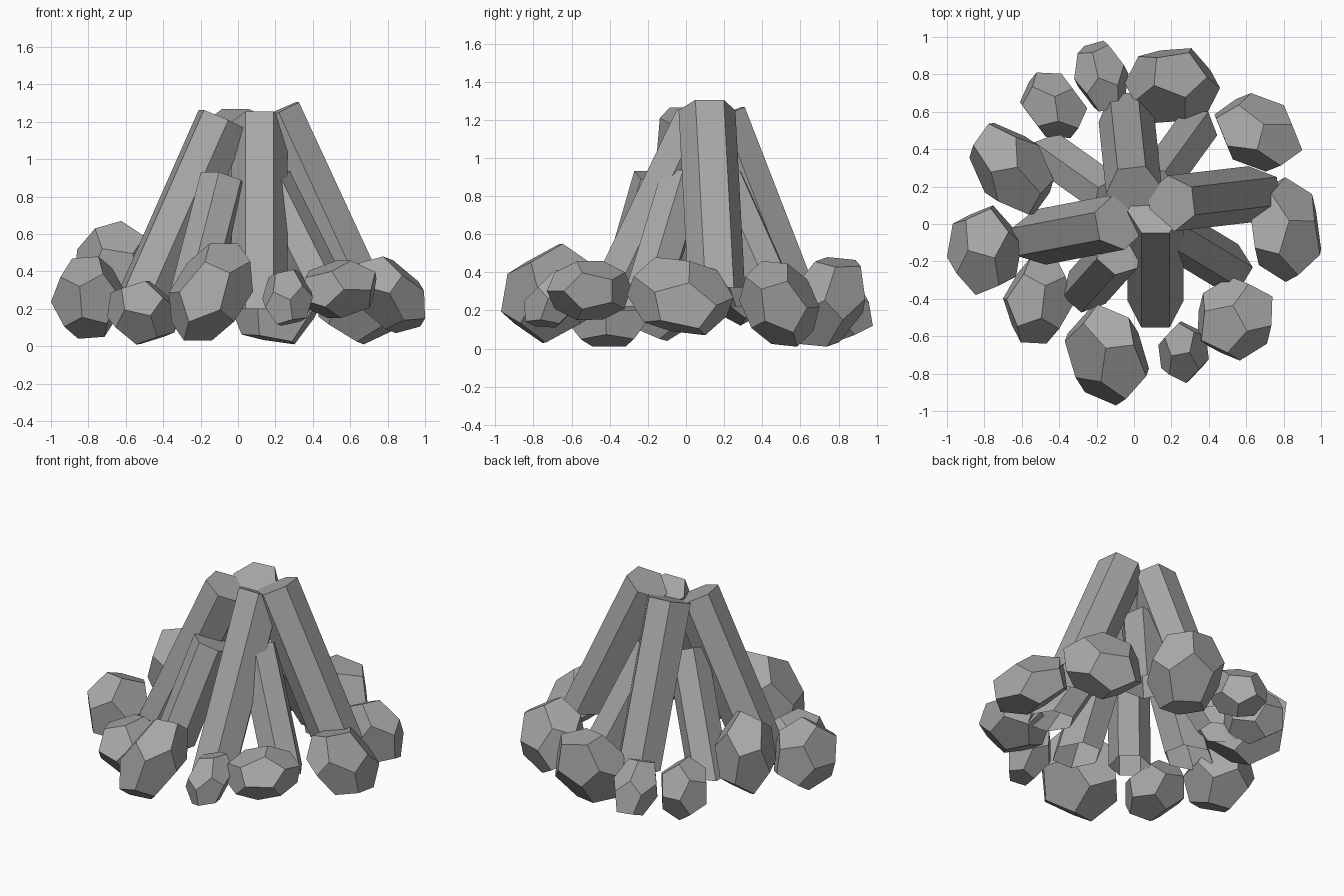
import bpy
import bmesh
import math
from mathutils import Vector, Euler

cube = bpy.data.objects.get("Cube")
if cube:
    bpy.data.objects.remove(cube, do_unlink=True)

grey = bpy.data.materials.new("mid_grey")
grey.use_nodes = True
colour = (0.39, 0.39, 0.39, 1.0)
grey.diffuse_color = colour
grey.node_tree.nodes["Principled BSDF"].inputs["Base Color"].default_value = colour


def solid(name, points, open_base=False):
    """Flat-faced convex solid around the given points."""
    bm = bmesh.new()
    for p in points:
        bm.verts.new(p)
    bmesh.ops.convex_hull(bm, input=bm.verts)
    bmesh.ops.dissolve_limit(bm, angle_limit=0.02, verts=bm.verts, edges=bm.edges)
    bmesh.ops.recalc_face_normals(bm, faces=bm.faces)
    if open_base:
        base = [f for f in bm.faces if f.normal.z < -0.95]
        bmesh.ops.delete(bm, geom=base, context='FACES')
    mesh = bpy.data.meshes.new(name)
    bm.to_mesh(mesh)
    bm.free()
    mesh.materials.append(grey)
    bpy.context.collection.objects.link(bpy.data.objects.new(name, mesh))


def log(name, top, bottom, radius, twist=0):
    """Six-sided leaning log, cut level at its bottom point and hollow underneath."""
    top, bottom = Vector(top), Vector(bottom)
    axis = (top - bottom).normalized()
    side = axis.cross(Vector((0, 0, 1))).normalized()
    out = side.cross(axis)
    points = []
    for i in range(6):
        a = math.radians(30 + 60 * i + twist)
        p = top + radius * (math.cos(a) * out + math.sin(a) * side)
        points += [p, p + axis * (bottom.z - p.z) / axis.z]
    solid(name, points, open_base=True)


def dodecahedron():
    g = (1 + math.sqrt(5)) / 2
    signs = (-1, 1)
    points = [Vector((x, y, z)) for x in signs for y in signs for z in signs]
    for a in signs:
        for b in signs:
            p, q = a / g, b * g
            points += [Vector((0, p, q)), Vector((p, q, 0)), Vector((q, 0, p))]
    return points


def stone(name, low, high, tilt, turn, slant):
    """Twelve-sided boulder, turned, slanted (xy, xz, yz) and sized to its extents."""
    rot = Euler((math.radians(tilt), math.radians(tilt / 3), math.radians(turn))).to_matrix()
    xy, xz, yz = slant
    points = [rot @ p for p in dodecahedron()]
    points = [Vector((p.x, p.y + xy * p.x, p.z + xz * p.x + yz * p.y)) for p in points]
    for k in range(3):
        lo, hi = min(p[k] for p in points), max(p[k] for p in points)
        for p in points:
            p[k] = low[k] + (p[k] - lo) / (hi - lo) * (high[k] - low[k])
    solid(name, points)


# Tall logs leaning together
log("tall_log_left", (0.2, 0.11, 1.25), (0.63, 0.16, 0.32), 0.15)
log("tall_log_right", (-0.08, 0.01, 1.21), (-0.5, -0.07, 0.26), 0.15)
log("tall_log_back", (0.0, 0.18, 1.22), (-0.04, 0.56, 0.24), 0.15)
log("tall_log_front", (0.115, 0.07, 1.2), (0.115, -0.41, 0.2), 0.15)

# Short logs between them
log("short_log_front_right", (-0.08, -0.15, 0.89), (-0.25, -0.34, 0.23), 0.13)
log("short_log_front_left", (0.16, -0.02, 0.88), (0.49, -0.22, 0.22), 0.13)
log("short_log_back_left", (0.1, 0.19, 0.87), (0.31, 0.48, 0.22), 0.13, 30)
log("short_log_back_right", (-0.1, 0.13, 0.88), (-0.41, 0.35, 0.22), 0.13, 30)

# Ring of stones: low corner, high corner, tilt, turn, slant
stones = [
    ((-1.0, -0.38, 0.04), (-0.60, 0.10, 0.48), 35, 20, (0, 0, 0)),
    ((-0.88, 0.05, 0.12), (-0.43, 0.54, 0.67), 25, 60, (-0.4, 0, 0)),
    ((-0.61, 0.46, 0.04), (-0.25, 0.81, 0.40), 32, 130, (-0.2, 0, -0.1)),
    ((-0.32, 0.60, 0.04), (-0.03, 0.98, 0.40), 20, 200, (-0.15, 0, -0.3)),
    ((-0.05, 0.54, 0.01), (0.46, 0.94, 0.48), 40, 10, (0, 0, 0.3)),
    ((0.43, 0.28, 0.01), (0.90, 0.70, 0.46), 32, 110, (-0.25, 0, -0.2)),
    ((0.62, -0.31, 0.07), (1.0, 0.25, 0.48), 28, 100, (-0.1, -0.35, -0.2)),
    ((0.34, -0.73, 0.15), (0.74, -0.28, 0.46), 35, 150, (0.1, 0.1, 0)),
    ((0.13, -0.85, 0.11), (0.40, -0.52, 0.41), 30, 40, (0, 0, 0.4)),
    ((-0.37, -0.97, 0.03), (0.08, -0.43, 0.55), 22, 110, (-0.2, 0.35, 0.25)),
    ((-0.70, -0.64, 0.01), (-0.32, -0.18, 0.35), 38, 115, (0.1, -0.1, 0)),
]
for i, spec in enumerate(stones, 1):
    stone(f"ring_stone_{i}", *spec)
